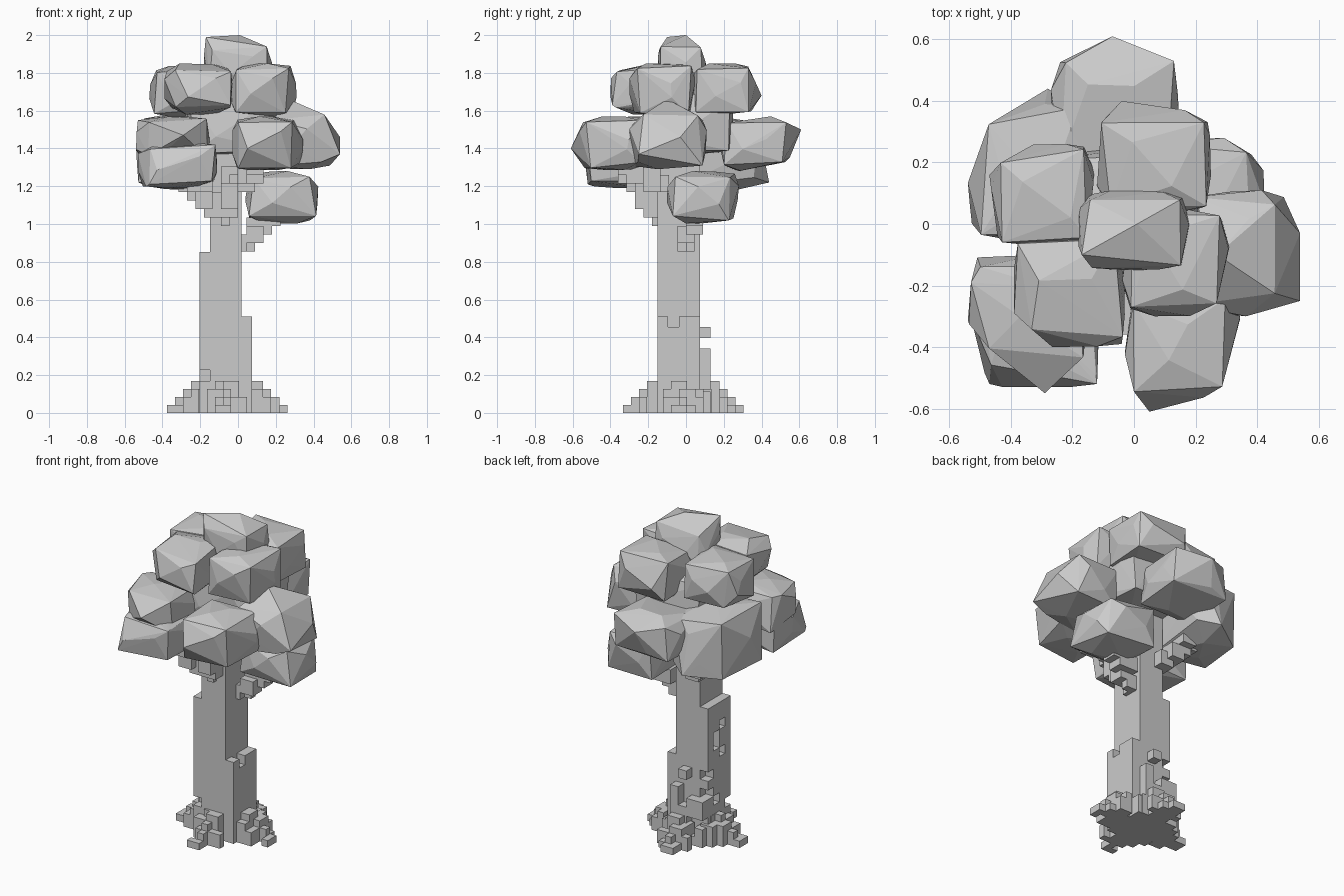
import bpy, bmesh, random
from mathutils import Vector

if "Cube" in bpy.data.objects:
    bpy.data.objects.remove(bpy.data.objects["Cube"])

random.seed(7)


def finish(name, bm):
    me = bpy.data.meshes.new(name)
    bm.to_mesh(me)
    bm.free()
    bpy.context.collection.objects.link(bpy.data.objects.new(name, me))


def voxels(name, cells, origin, size):
    """Blocky mesh showing only the exposed sides of a set of cells."""
    bm, cache = bmesh.new(), {}

    def vert(p):
        if p not in cache:
            cache[p] = bm.verts.new([origin[a] + p[a] * size[a] for a in range(3)])
        return cache[p]

    for c in sorted(cells):
        for axis in range(3):
            for side in (0, 1):
                n = list(c)
                n[axis] += 2 * side - 1
                if tuple(n) in cells:
                    continue
                b, d = (axis + 1) % 3, (axis + 2) % 3
                quad = []
                for s, t in ((0, 0), (1, 0), (1, 1), (0, 1)):
                    p = list(c)
                    p[axis] += side
                    p[b] += s
                    p[d] += t
                    quad.append(vert(tuple(p)))
                if not side:
                    quad.reverse()
                bm.faces.new(quad)
    bmesh.ops.dissolve_limit(bm, angle_limit=0.01, verts=bm.verts, edges=bm.edges)
    finish(name, bm)


def leaf_clump(name, x, y, z, spikes=()):
    """Faceted boulder: hull of a jittered chamfered box, blunter on its outer corner."""
    r = random.uniform
    cx, cy = sum(x) / 2, sum(y) / 2
    pts = []
    for sx in (-1, 1):
        for sy in (-1, 1):
            outer = sx * cx > .08 and sy * cy > .08
            k = .84 if outer else 1
            for sz in (-1, 1):
                pts.append(Vector((sx * k * r(.74, .94), sy * k * r(.74, .94), sz * r(.66, .92))))
    for a in range(3):
        for s in (-1, 1):
            for t in (-1, 1):
                p = Vector((t * r(.1, .55), t * r(.1, .55) * random.choice((-1, 1)), t * r(.1, .5)))
                p[a] = s * r(.95, 1.0)
                pts.append(p)
    for a, (lo, hi) in enumerate((x, y, z)):
        mn, mx = min(p[a] for p in pts), max(p[a] for p in pts)
        for p in pts:
            p[a] = lo + (hi - lo) * (p[a] - mn) / (mx - mn)
    bm = bmesh.new()
    for p in pts + [Vector(s) for s in spikes]:
        bm.verts.new(p)
    bmesh.ops.convex_hull(bm, input=bm.verts)
    loose = [v for v in bm.verts if not v.link_faces]
    bmesh.ops.delete(bm, geom=loose, context='VERTS')
    bmesh.ops.recalc_face_normals(bm, faces=bm.faces)
    finish(name, bm)


# Trunk: stepped square column with a chipped back and left side
trunk = set()
for k in range(25):
    for i in range(5):
        for j in range(5):
            if i == 0 and k >= 15 or i == 4 and k >= 9 or j == 4 and k >= 6:
                continue
            if j == 4 and (i == 4 and k > 2 or random.random() < .07 * k):
                continue
            trunk.add((i, j, k))
trunk -= {(4, 1, 8), (0, 2, 10), (0, 1, 12), (0, 2, 11), (0, 0, 3),
          (0, 3, 7), (0, 1, 9), (0, 3, 5), (0, 2, 4)}
trunk |= {(2, 4, 7), (3, 4, 5)}
voxels("trunk", trunk, (-.205, -.15, 0), (.056, .056, .0567))

# Roots: four narrow stepped arms spreading from the foot
roots = set()
for dx, dy in ((1, 0), (-1, 0), (0, 1), (0, -1)):
    for step in range(3, 8):
        reach = {3: 2, 4: 2, 5: 2, 6: 1, 7: 1}[step]
        for w in range(-reach, reach + 1):
            if w and abs(w) == reach and random.random() < .4:
                continue
            top = min(4, 8 - step) - (abs(w) + random.randint(0, 1)) // 2
            for k in range(max(1, top)):
                roots.add((dx * step + dy * w, dy * step + dx * w, k))
voxels("roots", roots, (-.079, -.036, 0), (.0425, .0425, .0425))


# Branches: stair-stepped blocks climbing into the leaf clumps
def branch(name, start, end):
    s, e, u, cells = Vector(start), Vector(end), .045, set()
    for n in range(13):
        base = [round(c) for c in s.lerp(e, n / 12) / u]
        for a in range(8):
            if random.random() < .8:
                cells.add((base[0] + a % 2 - 1, base[1] + a // 2 % 2 - 1, base[2] + a // 4 - 1))
    voxels(name, cells, (0, 0, 0), (u, u, u))


branch("branch_front_left", (-.13, -.14, 1.06), (-.22, -.30, 1.27))
branch("branch_front", (-.06, -.14, 1.04), (-.04, -.30, 1.28))
branch("branch_front_right", (0, -.14, 1.2), (.11, -.32, 1.32))
branch("branch_right", (.03, 0, .89), (.18, .05, 1.05))
branch("branch_back_left", (-.13, .07, 1.06), (-.28, .22, 1.27))

# Leaf clumps: (x range, y range, z range, extra points)
clumps = {
    "low_front_left": ((-.53, -.11), (-.53, -.12), (1.19, 1.43), [(-.12, -.52, 1.42), (-.47, -.52, 1.21)]),
    "low_right": ((.04, .425), (-.10, .28), (1.0, 1.28), []),
    "mid_front_left": ((-.54, -.15), (-.45, -.10), (1.33, 1.57), [(-.29, -.55, 1.47), (-.53, -.19, 1.55)]),
    "mid_front_right": ((-.03, .345), (-.57, -.22), (1.285, 1.57), [(.05, -.61, 1.4)]),
    "mid_right": ((.17, .50), (-.30, .11), (1.29, 1.60), [(.54, -.25, 1.37), (.54, -.03, 1.46), (.27, -.1, 1.66)]),
    "mid_back": ((-.27, .15), (.18, .55), (1.28, 1.57), [(-.07, .61, 1.5)]),
    "mid_back_left": ((-.54, -.14), (-.05, .39), (1.18, 1.58), [(-.28, .44, 1.22)]),
    "high_left": ((-.47, -.13), (-.07, .26), (1.57, 1.84), []),
    "high_front_left": ((-.39, -.03), (-.40, -.04), (1.58, 1.85), [(-.04, -.39, 1.63)]),
    "high_right": ((-.04, .31), (-.30, .05), (1.57, 1.85), []),
    "high_back": ((-.12, .25), (.03, .37), (1.57, 1.85), [(-.04, .40, 1.68)]),
    "crown": ((-.18, .18), (-.15, .11), (1.74, 1.95), [(.01, 0, 2.0), (-.17, -.1, 1.99)]),
    "core": ((-.28, .22), (-.22, .25), (1.36, 1.72), []),
}
for name, (x, y, z, spikes) in clumps.items():
    leaf_clump("leaves_" + name, x, y, z, spikes)
